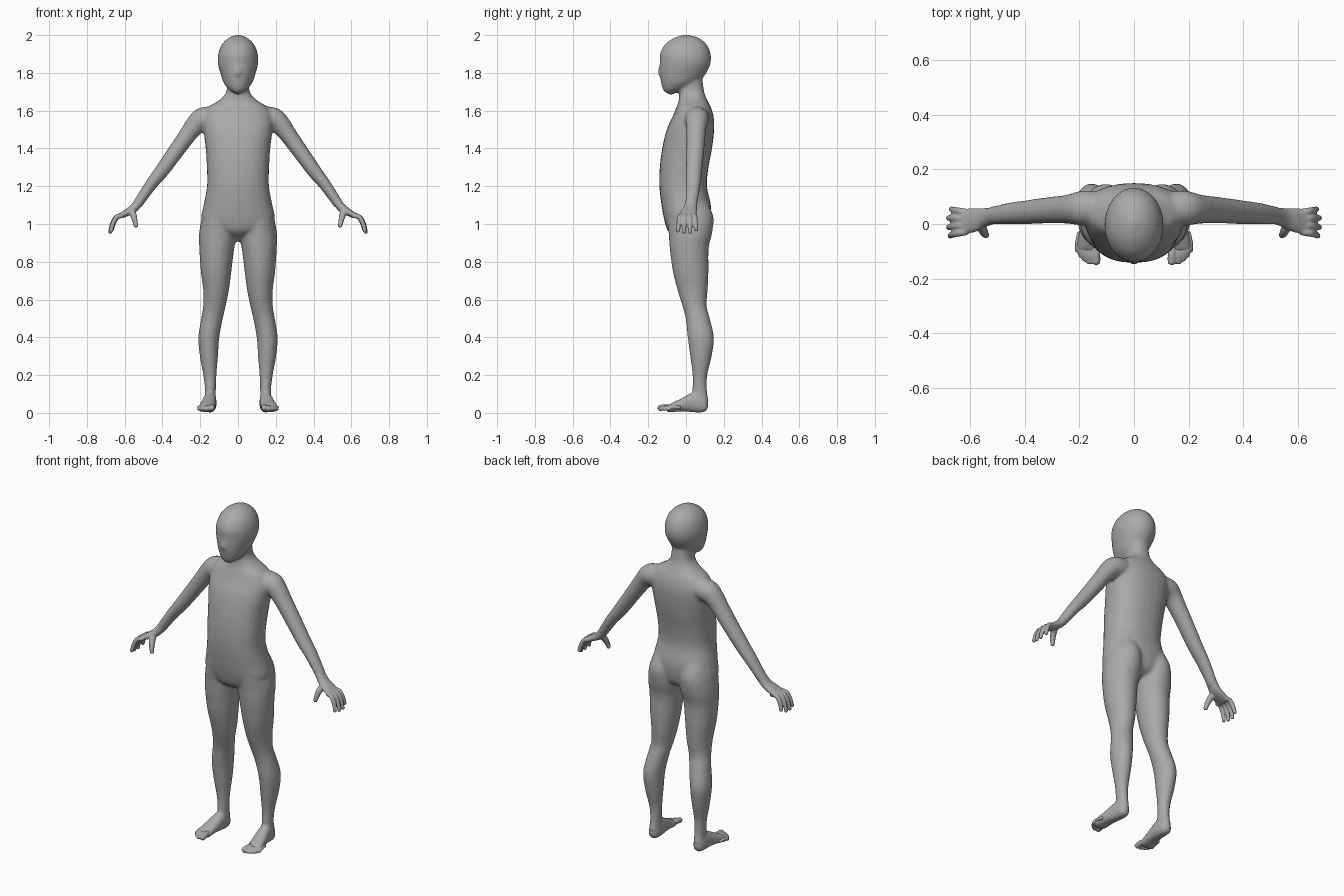
import bpy, bmesh, math
from mathutils import Vector

if "Cube" in bpy.data.objects:
    bpy.data.objects.remove(bpy.data.objects["Cube"])

SIDES = 28
STEPS = 4

clay = bpy.data.materials.new("clay grey")
clay.use_nodes = True
grey = (0.4, 0.4, 0.4, 1)
clay.diffuse_color = grey
clay.node_tree.nodes["Principled BSDF"].inputs["Base Color"].default_value = grey


def spline(rows):
    """Smooth rows of numbers with a Catmull-Rom curve."""
    rows = [Vector(r) for r in rows]
    out = []
    for i in range(len(rows) - 1):
        p, q = rows[i], rows[i + 1]
        before = rows[max(i - 1, 0)]
        after = rows[min(i + 2, len(rows) - 1)]
        for s in range(STEPS):
            t = s / STEPS
            bend = (before * 2 - p * 5 + q * 4 - after) * t * t
            twist = (p * 3 - before - q * 3 + after) * t * t * t
            out.append((p * 2 + (q - before) * t + bend + twist) / 2)
    return out + [rows[-1]]


def loft(bm, rows, up, axis=None, power=2.0):
    """Skin rings given as (x, y, z, side radius, up radius)."""
    rows = spline(rows)
    centres = [Vector(r[:3]) for r in rows]
    rings, ends = [], []
    last = len(rows) - 1
    for i, row in enumerate(rows):
        along = axis or (centres[min(i + 1, last)] - centres[max(i - 1, 0)]).normalized()
        u = along.cross(up).normalized()
        v = u.cross(along)
        ring = []
        for k in range(SIDES):
            a = math.tau * k / SIDES
            c, s = math.cos(a), math.sin(a)
            c = math.copysign(abs(c) ** (2 / power), c)
            s = math.copysign(abs(s) ** (2 / power), s)
            ring.append(bm.verts.new(centres[i] + u * c * row[3] + v * s * row[4]))
        rings.append(ring)
        if i in (0, last):
            out = along * min(row[3], row[4]) * 0.6
            ends.append(bm.verts.new(centres[i] + (out if i else -out)))
    for k in range(SIDES):
        n = (k + 1) % SIDES
        for a, b in zip(rings, rings[1:]):
            bm.faces.new((a[k], a[n], b[n], b[k]))
        bm.faces.new((rings[0][n], rings[0][k], ends[0]))
        bm.faces.new((rings[-1][k], rings[-1][n], ends[1]))


Y, Z = Vector((0, 1, 0)), Vector((0, 0, 1))


def upright(bm, rows, power=2.0):
    """Stack level rings given as (z, x min, x max, y front, y back)."""
    loft(bm, [((a + b) / 2, (f + k) / 2, z, (b - a) / 2, (k - f) / 2)
              for z, a, b, f, k in rows], Y, Z, power)


def mirror_x(bm):
    copy = bmesh.ops.duplicate(bm, geom=bm.verts[:] + bm.edges[:] + bm.faces[:])["geom"]
    bmesh.ops.scale(bm, vec=(-1, 1, 1), verts=[g for g in copy if isinstance(g, bmesh.types.BMVert)])


def finish(bm, name, voxel, rounds):
    bmesh.ops.recalc_face_normals(bm, faces=bm.faces[:])
    mesh = bpy.data.meshes.new(name)
    bm.to_mesh(mesh)
    bm.free()
    mesh.materials.append(clay)
    obj = bpy.data.objects.new(name, mesh)
    bpy.context.collection.objects.link(obj)
    fuse = obj.modifiers.new("fuse", 'REMESH')
    fuse.mode = 'VOXEL'
    fuse.voxel_size = voxel
    fuse.use_smooth_shade = True
    soften = obj.modifiers.new("soften", 'SMOOTH')
    soften.factor = 0.5
    soften.iterations = rounds


body = bmesh.new()

# leg
upright(body, [
    (1.12, .03, .165, -.08, .11), (1.04, .012, .19, -.1, .145),
    (.95, .006, .206, -.092, .138), (.87, .02, .205, -.086, .12),
    (.75, .035, .197, -.07, .119), (.65, .048, .184, -.045, .115),
    (.57, .064, .184, -.02, .109), (.5, .08, .195, -.002, .126),
    (.4, .099, .21, .009, .148), (.3, .106, .202, .022, .136),
    (.2, .114, .184, .035, .113), (.12, .117, .175, .034, .111),
    (.06, .117, .178, .03, .122)])

# foot: (y, x, half width, top, bottom)
foot = [(.105, .148, .029, .07, .006), (.07, .148, .034, .1, .001),
        (.03, .15, .036, .105, .004), (-.03, .159, .041, .074, .008),
        (-.08, .167, .045, .05, .003), (-.1, .168, .041, .038, .005)]
loft(body, [(x, y, (t + b) / 2, w, (t - b) / 2) for y, x, w, t, b in foot], Z, -Y, 2.4)

# arm
loft(body, [
    (.12, .06, 1.56, .06, .06), (.185, .058, 1.556, .062, .064),
    (.225, .055, 1.525, .054, .056), (.262, .053, 1.478, .047, .051),
    (.315, .05, 1.404, .043, .048), (.405, .042, 1.279, .038, .043),
    (.461, .038, 1.208, .032, .039), (.535, .028, 1.1, .026, .031)], Y)
mirror_x(body)

# torso and neck
upright(body, [
    (.945, -.07, .07, -.08, .07), (.97, -.14, .14, -.1, .11),
    (1.02, -.194, .194, -.115, .128), (1.1, -.182, .182, -.13, .132),
    (1.2, -.164, .164, -.141, .111), (1.3, -.165, .165, -.139, .119),
    (1.4, -.171, .171, -.126, .138), (1.5, -.183, .183, -.102, .149),
    (1.57, -.183, .183, -.07, .146), (1.62, -.155, .155, -.05, .131),
    (1.655, -.1, .1, -.038, .113), (1.7, -.062, .062, -.036, .096),
    (1.78, -.058, .058, -.036, .086)], 2.3)

# head
upright(body, [
    (1.698, -.03, .03, -.112, -.045), (1.715, -.052, .052, -.124, .0),
    (1.75, -.077, .077, -.133, .065), (1.8, -.094, .094, -.14, .108),
    (1.85, -.107, .107, -.139, .13), (1.9, -.105, .105, -.138, .131),
    (1.95, -.086, .086, -.112, .11), (1.985, -.05, .05, -.064, .068),
    (2.0, -.012, .012, -.015, .018)])

# nose
loft(body, [(0, -.128, 1.85, .01, .01), (0, -.137, 1.81, .013, .012),
            (0, -.141, 1.793, .015, .012)], Y)
finish(body, "body", .009, 6)

# palm
hands = bmesh.new()
loft(hands, [(.515, .03, 1.13, .024, .03), (.55, .023, 1.085, .023, .035),
             (.588, .014, 1.06, .019, .044), (.622, .01, 1.043, .014, .045)], Y, power=2.3)

# fingers: (knuckle y, tip y, reach)
for y, tip, reach in [(-.028, -.044, .92), (-.004, -.012, 1), (.02, .022, 1), (.043, .055, .85)]:
    path = [(0, 0, .013), (.035, -.008, .013), (.058, -.05, .012), (.068, -.092, .01)]
    loft(hands, [(.61 + dx * reach, y + (tip - y) * i / 3, 1.044 + dz * reach, r, r)
                 for i, (dx, dz, r) in enumerate(path)], Y)

# thumb
loft(hands, [(.566, .008, 1.075, .02, .02), (.553, -.02, 1.045, .017, .018),
             (.545, -.036, 1.012, .014, .014), (.539, -.042, .985, .011, .011)], Y)
mirror_x(hands)
finish(hands, "hands", .005, 3)

# toes: (x, tip y, radius)
toes = bmesh.new()
for x, tip, r in [(.139, -.143, .016), (.163, -.143, .011), (.18, -.132, .0105),
                  (.195, -.118, .01), (.206, -.1, .01)]:
    root = .168 + (x - .168) * .8
    loft(toes, [(root, tip + .07, .028, r, r), (x, tip + .03, .03, r, r),
                (x, tip, r + .008, r, r)], Z)
mirror_x(toes)
finish(toes, "toes", .005, 3)
